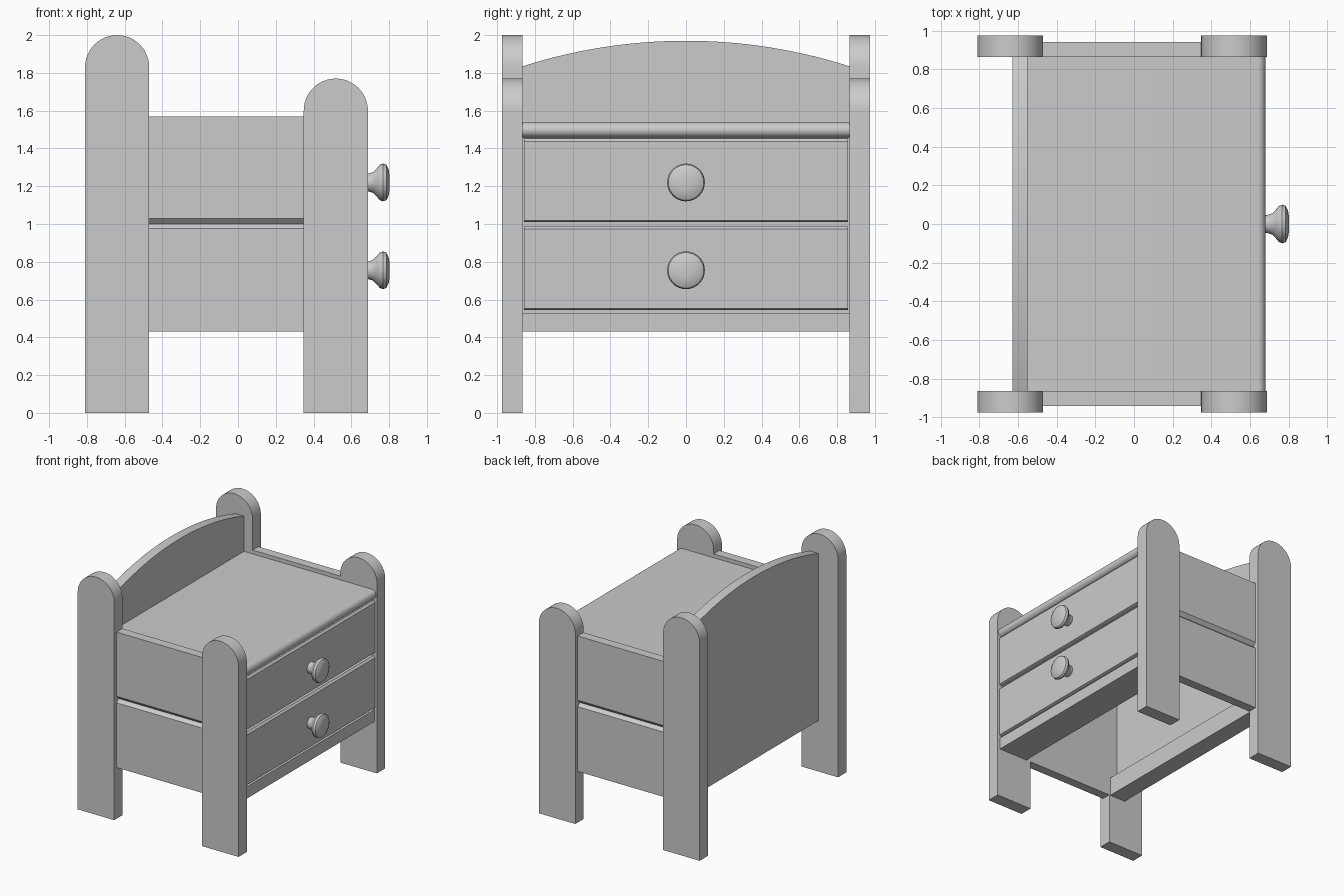
import bpy, math
from mathutils import Vector

if "Cube" in bpy.data.objects:
    bpy.data.objects.remove(bpy.data.objects["Cube"])

GREY = (0.6, 0.6, 0.6, 1)
mat = bpy.data.materials.new("plain grey")
mat.use_nodes = True
mat.diffuse_color = GREY
mat.node_tree.nodes["Principled BSDF"].inputs["Base Color"].default_value = GREY


def finish(name, verts, faces):
    """Make an object with consistent normals and smooth curved sides."""
    mesh = bpy.data.meshes.new(name)
    mesh.from_pydata(verts, [], faces)
    mesh.materials.append(mat)
    obj = bpy.data.objects.new(name, mesh)
    bpy.context.collection.objects.link(obj)
    bpy.ops.object.select_all(action="DESELECT")
    obj.select_set(True)
    bpy.context.view_layer.objects.active = obj
    bpy.ops.object.mode_set(mode="EDIT")
    bpy.ops.mesh.select_all(action="SELECT")
    bpy.ops.mesh.normals_make_consistent(inside=False)
    bpy.ops.object.mode_set(mode="OBJECT")
    bpy.ops.object.shade_smooth_by_angle(angle=math.radians(30))
    return obj


def extrude(name, profile, axis, low, high):
    """Extrude a closed profile of (horizontal, z) points along x or y."""
    def place(p, depth):
        return (depth, p[0], p[1]) if axis == "x" else (p[0], depth, p[1])
    n = len(profile)
    verts = [place(p, d) for d in (low, high) for p in profile]
    faces = [list(range(n)), list(range(n, 2 * n))]
    faces += [(i, (i + 1) % n, n + (i + 1) % n, n + i) for i in range(n)]
    return finish(name, verts, faces)


def box(name, x, y, z):
    return extrude(name, [(x[0], z[0]), (x[1], z[0]), (x[1], z[1]), (x[0], z[1])], "y", *y)


def arc(cx, cz, radius, start, end, steps):
    angles = [math.radians(start + (end - start) * i / steps) for i in range(steps + 1)]
    return [(cx + radius * math.cos(a), cz + radius * math.sin(a)) for a in angles]


# Round-topped legs and grooved side panels
for side, sign in (("right", -1), ("left", 1)):
    inner, outer = sorted((sign * 0.865, sign * 0.975))
    for end, cx, height in (("back", -0.64, 2.0), ("front", 0.518, 1.77)):
        r = 0.17
        profile = [(cx - r, 0), (cx + r, 0)] + arc(cx, height - r, r, 0, 180, 24)
        extrude(f"{side}_{end}_leg", profile, "y", inner, outer)
    groove = [(0.865, 0.43), (0.943, 0.43), (0.943, 0.975), (0.915, 1.0),
              (0.943, 1.03), (0.943, 1.57), (0.865, 1.57)]
    extrude(f"{side}_side_panel", [(sign * y, z) for y, z in groove], "x", -0.63, 0.62)

# Arched back board
chord, rise, base = 0.865, 0.135, 1.835
radius = (chord ** 2 + rise ** 2) / (2 * rise)
half = math.degrees(math.asin(chord / radius))
top = arc(0, base + rise - radius, radius, 90 - half, 90 + half, 32)
extrude("back_board", [(-chord, 0.43), (chord, 0.43)] + top, "x", -0.63, -0.55)

# Top board with a rounded front edge
edge = arc(0.64, 1.498, 0.04, -90, 90, 12)
extrude("top_board", [(-0.56, 1.458)] + edge + [(-0.56, 1.538)], "y", -0.866, 0.866)

# Bottom rails, and the front backing seen in the gaps
box("front_rail", (0.39, 0.665), (-0.866, 0.866), (0.43, 0.53))
box("back_rail", (-0.56, -0.48), (-0.866, 0.866), (0.43, 0.59))
box("front_backing", (0.39, 0.63), (-0.866, 0.866), (0.52, 1.47))

# Drawer fronts with chamfered edges, and turned knobs
knob = [(0.66, 0.045), (0.69, 0.047), (0.715, 0.055), (0.735, 0.075), (0.75, 0.093),
        (0.767, 0.1), (0.785, 0.094), (0.797, 0.07), (0.803, 0.035)]
SEG = 32
for label, low, high, centre in (("lower", 0.545, 0.988, 0.755), ("upper", 1.01, 1.453, 1.22)):
    c = 0.015
    profile = [(0.61, low), (0.675 - c, low), (0.675, low + c / 2),
               (0.675, high - c), (0.675 - c, high), (0.61, high)]
    extrude(f"{label}_drawer_front", profile, "y", -0.858, 0.858)
    verts = [(x, r * math.cos(math.tau * k / SEG), centre + r * math.sin(math.tau * k / SEG))
             for x, r in knob for k in range(SEG)]
    faces = [(i * SEG + k, i * SEG + (k + 1) % SEG, (i + 1) * SEG + (k + 1) % SEG, (i + 1) * SEG + k)
             for i in range(len(knob) - 1) for k in range(SEG)]
    last = (len(knob) - 1) * SEG
    faces += [list(range(SEG)), list(range(last, last + SEG))]
    finish(f"{label}_knob", verts, faces)
